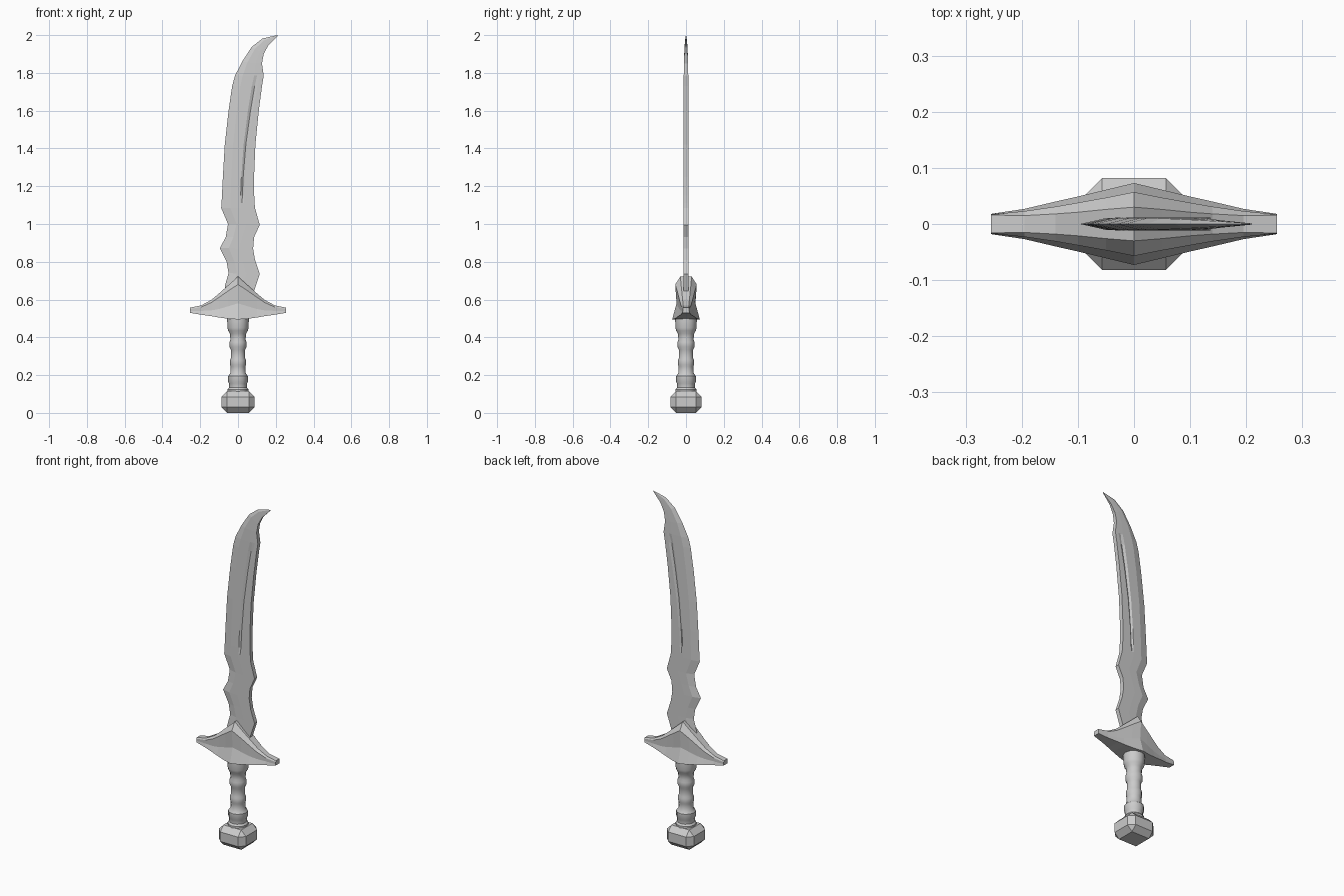
import bpy, bmesh, math


def loft(name, rings):
    """Skin a stack of equal-sized rings and cap both ends."""
    bm = bmesh.new()
    rows = [[bm.verts.new(p) for p in ring] for ring in rings]
    n = len(rows[0])
    for a, b in zip(rows, rows[1:]):
        for i in range(n):
            j = (i + 1) % n
            bm.faces.new((a[i], a[j], b[j], b[i]))
    bm.faces.new(rows[0])
    bm.faces.new(rows[-1])
    bmesh.ops.recalc_face_normals(bm, faces=bm.faces)
    mesh = bpy.data.meshes.new(name)
    bm.to_mesh(mesh)
    bm.free()
    obj = bpy.data.objects.new(name, mesh)
    bpy.context.collection.objects.link(obj)
    return obj


# Blade: cutting edge (left) and spine (right) outline, then half thickness
blade = [
    (-.06, .60, .07, .60, .012), (-.07, .67, .085, .645, .012),
    (-.05, .74, .115, .735, .012), (-.06, .80, .09, .81, .012),
    (-.096, .873, .08, .87, .012), (-.065, .93, .085, .93, .012),
    (-.053, 1.0, .115, .995, .012), (-.089, 1.085, .09, 1.085, .012),
    (-.087, 1.11, .088, 1.11, .012), (-.085, 1.15, .086, 1.15, .012),
    (-.08, 1.25, .085, 1.25, .012), (-.07, 1.42, .092, 1.42, .012),
    (-.05, 1.60, .11, 1.60, .012), (-.031, 1.73, .127, 1.73, .012),
    (-.016, 1.785, .136, 1.785, .012), (.022, 1.86, .127, 1.85, .011),
    (.073, 1.938, .136, 1.90, .009), (.13, 1.982, .16, 1.945, .006),
    (.208, 2.0, .21, 1.996, .001),
]
rings = []
for xl, zl, xr, zr, t in blade:
    k = min(max((zl - 1.1) / .7, 0), 1)
    c, w = .62 + .15 * k, .05 + .05 * k          # fuller centre and width
    trough = .45 if 1.12 < zl < 1.75 else 1      # fuller depth
    cols = [(.27, .9), (c - w, 1), (c, trough), (c + w, 1), (1, 1)]

    def point(u, s):
        return (xl + (xr - xl) * u, s * t, zl + (zr - zl) * u)
    rings.append([point(0, 0)] + [point(u, -f) for u, f in cols]
                 + [point(u, f) for u, f in reversed(cols)])
loft("blade", rings)

# Guard: half of the stations, each x then (z, half depth) from bottom to top
half = [
    (0, (.495, .073), (.58, .05), (.68, .057), (.722, .03)),
    (.05, (.498, .061), (.565, .044), (.647, .047), (.677, .026)),
    (.10, (.505, .049), (.55, .036), (.612, .038), (.633, .021)),
    (.14, (.512, .040), (.543, .030), (.585, .031), (.599, .018)),
    (.195, (.52, .027), (.54, .022), (.56, .023), (.569, .015)),
    (.255, (.53, .018), (.538, .017), (.55, .017), (.557, .016)),
]
stations = [(-x, *s) for x, *s in reversed(half[1:])] + half
loft("guard", [[(x, -y, z) for z, y in s] + [(x, y, z) for z, y in reversed(s)]
               for x, *s in stations])

# Grip: turned handle with rings, as (z, radius)
profile = [(.10, .055), (.125, .055), (.135, .047), (.155, .047), (.165, .052),
           (.195, .052), (.21, .041), (.245, .039), (.255, .042), (.28, .042),
           (.29, .038), (.335, .038), (.35, .045), (.375, .045), (.39, .040),
           (.42, .043), (.435, .052), (.45, .056), (.485, .057), (.51, .057)]
sides = 12
grip = loft("grip", [[(r * math.cos(2 * math.pi * i / sides),
                       r * math.sin(2 * math.pi * i / sides), z)
                      for i in range(sides)] for z, r in profile])
grip.data.shade_smooth()
grip.data.set_sharp_from_angle(angle=math.radians(35))

# Pommel: chamfered block
bpy.ops.mesh.primitive_cube_add(size=1, location=(0, 0, .0575))
pommel = bpy.context.object
pommel.name = "pommel"
pommel.scale = (.174, .164, .115)
bpy.ops.object.transform_apply(location=False, rotation=False, scale=True)
bevel = pommel.modifiers.new("chamfer", 'BEVEL')
bevel.width = .03
bevel.segments = 1
